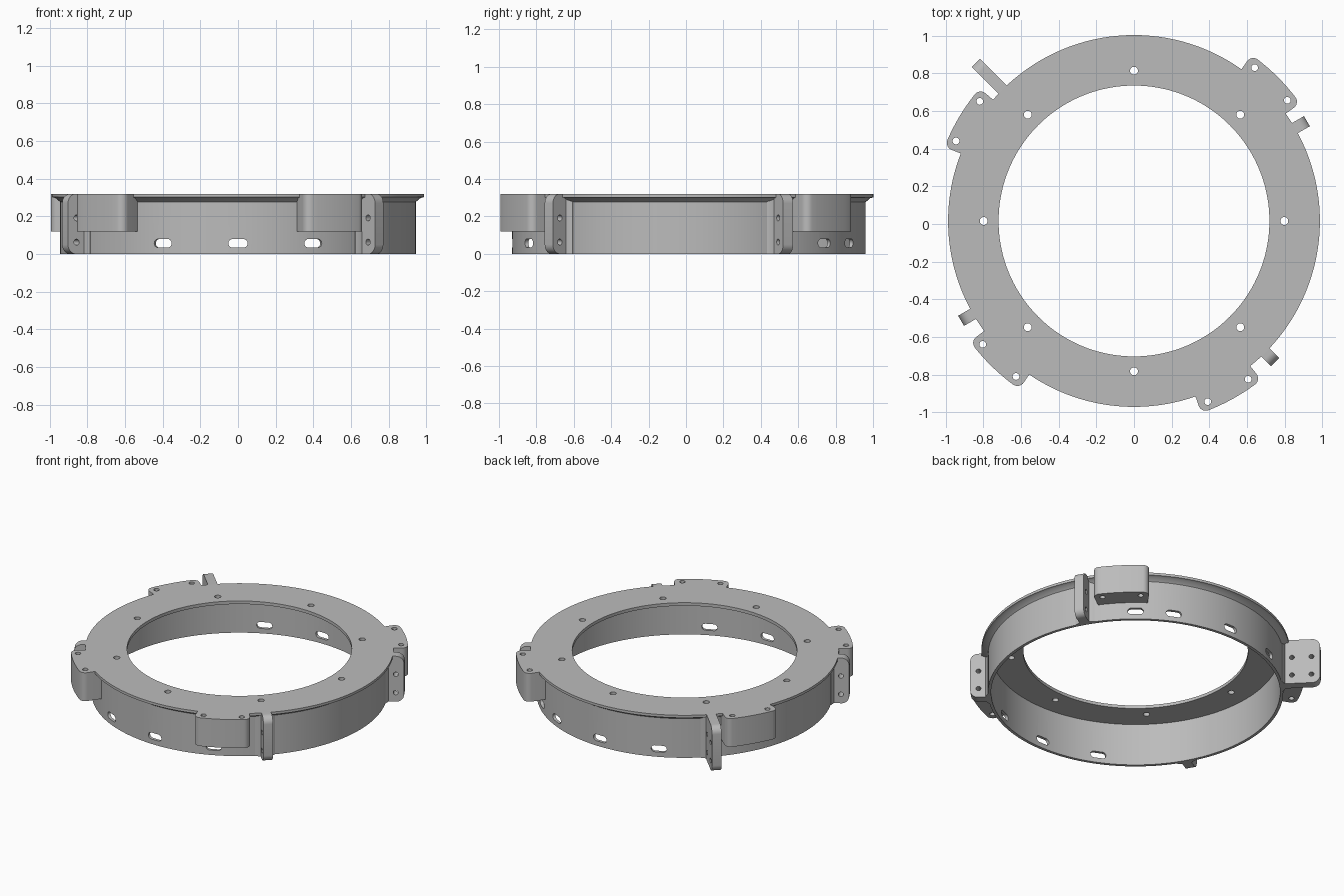
import bpy, bmesh
from math import sin, cos, asin, radians, pi
from mathutils import Matrix, Vector

cube = bpy.data.objects.get("Cube")
if cube:
    bpy.data.objects.remove(cube, do_unlink=True)

CENTRE = Matrix.Translation((0, 0.016, 0))
TOP = 0.32
OUTER, WALL, WALL_IN, BORE = 0.987, 0.945, 0.925, 0.719
EAR_R, EAR_HALF, EAR_BASE = 1.08, radians(9.7), 0.12

grey = bpy.data.materials.new("satin grey")
grey.use_nodes = True
grey.diffuse_color = (0.5, 0.5, 0.5, 1)
grey.node_tree.nodes["Principled BSDF"].inputs["Base Color"].default_value = (0.5, 0.5, 0.5, 1)


def arc(cx, cy, r, start, end, n):
    return [(cx + r * cos(start + (end - start) * i / n),
             cy + r * sin(start + (end - start) * i / n)) for i in range(n + 1)]


def turn(degrees):
    return CENTRE @ Matrix.Rotation(radians(degrees), 4, 'Z')


# Local frames: x, y of the outline and its extrusion direction
def frame(x, y, z, origin):
    m = Matrix((x, y, z)).transposed().to_4x4()
    m.translation = Vector(origin)
    return m


def side_frame(r=0, z=0):          # outline in radius and height, extruded sideways
    return frame((1, 0, 0), (0, 0, 1), (0, -1, 0), (r, 0, z))


def radial_frame(r, z):            # outline in sideways and height, extruded outward
    return frame((0, 1, 0), (0, 0, 1), (1, 0, 0), (r, 0, z))


def prism(bm, outline, depth, matrix):
    low = [bm.verts.new(matrix @ Vector((x, y, -depth / 2))) for x, y in outline]
    high = [bm.verts.new(matrix @ Vector((x, y, depth / 2))) for x, y in outline]
    bm.faces.new(low[::-1])
    bm.faces.new(high)
    for i in range(len(low)):
        j = (i + 1) % len(low)
        bm.faces.new((low[i], low[j], high[j], high[i]))


def make(name, bm):
    bmesh.ops.recalc_face_normals(bm, faces=bm.faces)
    mesh = bpy.data.meshes.new(name)
    bm.to_mesh(mesh)
    bm.free()
    mesh.materials.append(grey)
    obj = bpy.data.objects.new(name, mesh)
    bpy.context.collection.objects.link(obj)
    return obj


def drill(obj, cutter_bm):
    cutter = make("cutter", cutter_bm)
    cutter.hide_render = True
    mod = obj.modifiers.new("holes", 'BOOLEAN')
    mod.operation, mod.solver, mod.object = 'DIFFERENCE', 'EXACT', cutter
    bpy.context.view_layer.objects.active = obj
    bpy.ops.object.modifier_apply(modifier=mod.name)
    bpy.data.objects.remove(cutter, do_unlink=True)


def finish(obj):
    bpy.ops.object.select_all(action='DESELECT')
    obj.select_set(True)
    bpy.context.view_layer.objects.active = obj
    bpy.ops.object.shade_smooth_by_angle(angle=radians(30))


def circle(r):
    return arc(0, 0, r, 0, 2 * pi, 20)[:-1]


# Flanged ring: turned profile
bm = bmesh.new()
profile = [(BORE, TOP), (OUTER, TOP), (OUTER, 0.302), (0.97, 0.298), (WALL, 0.277),
           (WALL, 0), (WALL_IN, 0), (WALL_IN, 0.298), (BORE, 0.298)]
verts = [bm.verts.new((r, 0, z)) for r, z in profile]
edges = [bm.edges.new((verts[i], verts[i - 1])) for i in range(len(verts))]
bmesh.ops.spin(bm, geom=verts + edges, cent=(0, 0, 0), axis=(0, 0, 1),
               angle=2 * pi, steps=144, use_merge=True)
bmesh.ops.remove_doubles(bm, verts=bm.verts, dist=1e-4)
bm.transform(CENTRE)
ring = make("flanged_ring", bm)

# Flange bolt holes and wall slots
holes = bmesh.new()
for k in range(8):
    prism(holes, circle(0.021), 0.1, turn(45 * k) @ Matrix.Translation((0.798, 0, TOP)))
slot = arc(0.028, 0, 0.023, -pi / 2, pi / 2, 8) + arc(-0.028, 0, 0.023, pi / 2, 3 * pi / 2, 8)
for a in (50, 65, 90, 115, -65, -90, -115):
    prism(holes, slot, 0.2, turn(a) @ radial_frame(0.93, 0.057))
drill(ring, holes)
finish(ring)

# Rounded mounting ears
c = 0.04
a = EAR_HALF - asin(c / (EAR_R - c))
cx, cy = (EAR_R - c) * cos(a), (EAR_R - c) * sin(a)
ear = (arc(cx, -cy, c, -EAR_HALF - pi / 2, -a, 7)[:-1] + arc(0, 0, EAR_R, -a, a, 8)
       + arc(cx, cy, c, a, EAR_HALF + pi / 2, 7)[1:] + arc(0, 0, 0.935, EAR_HALF, -EAR_HALF, 6))
for name, angle in (("back_left", 45), ("back_right", 149), ("front_right", 226), ("front_left", 299)):
    bm = bmesh.new()
    prism(bm, ear, TOP - EAR_BASE, turn(angle) @ Matrix.Translation((0, 0, (TOP + EAR_BASE) / 2)))
    obj = make(name + "_ear", bm)
    holes = bmesh.new()
    for side in (-6.8, 6.8):
        prism(holes, circle(0.018), 0.5, turn(angle + side) @ Matrix.Translation((1.036, 0, 0.22)))
    drill(obj, holes)
    finish(obj)

# Radial lugs with side holes, each on a tapered root pad
for name, angle, reach, columns in (("back_left", 30, 1.06, [1.007]),
                                    ("back_right", 135, 1.187, [1.007, 1.132]),
                                    ("front_right", 210, 1.06, [1.007]),
                                    ("front_left", 315, 1.06, [1.007])):
    c = 0.05
    lug = ([(0.932, 0)] + arc(reach - c, c, c, -pi / 2, 0, 8)
           + arc(reach - c, TOP - c, c, 0, pi / 2, 8) + [(0.932, TOP)])
    bm = bmesh.new()
    prism(bm, lug, 0.062, turn(angle) @ side_frame())
    obj = make(name + "_lug", bm)
    holes = bmesh.new()
    for r in columns:
        for z in (0.063, 0.192):
            prism(holes, circle(0.016), 0.2, turn(angle) @ side_frame(r, z))
    drill(obj, holes)
    finish(obj)
    bm = bmesh.new()
    pad = [(0.932, -0.064), (0.945, -0.064), (0.962, -0.03),
           (0.962, 0.03), (0.945, 0.064), (0.932, 0.064)]
    prism(bm, pad, 0.3, turn(angle) @ Matrix.Translation((0, 0, 0.15)))
    finish(make(name + "_lug_root", bm))
